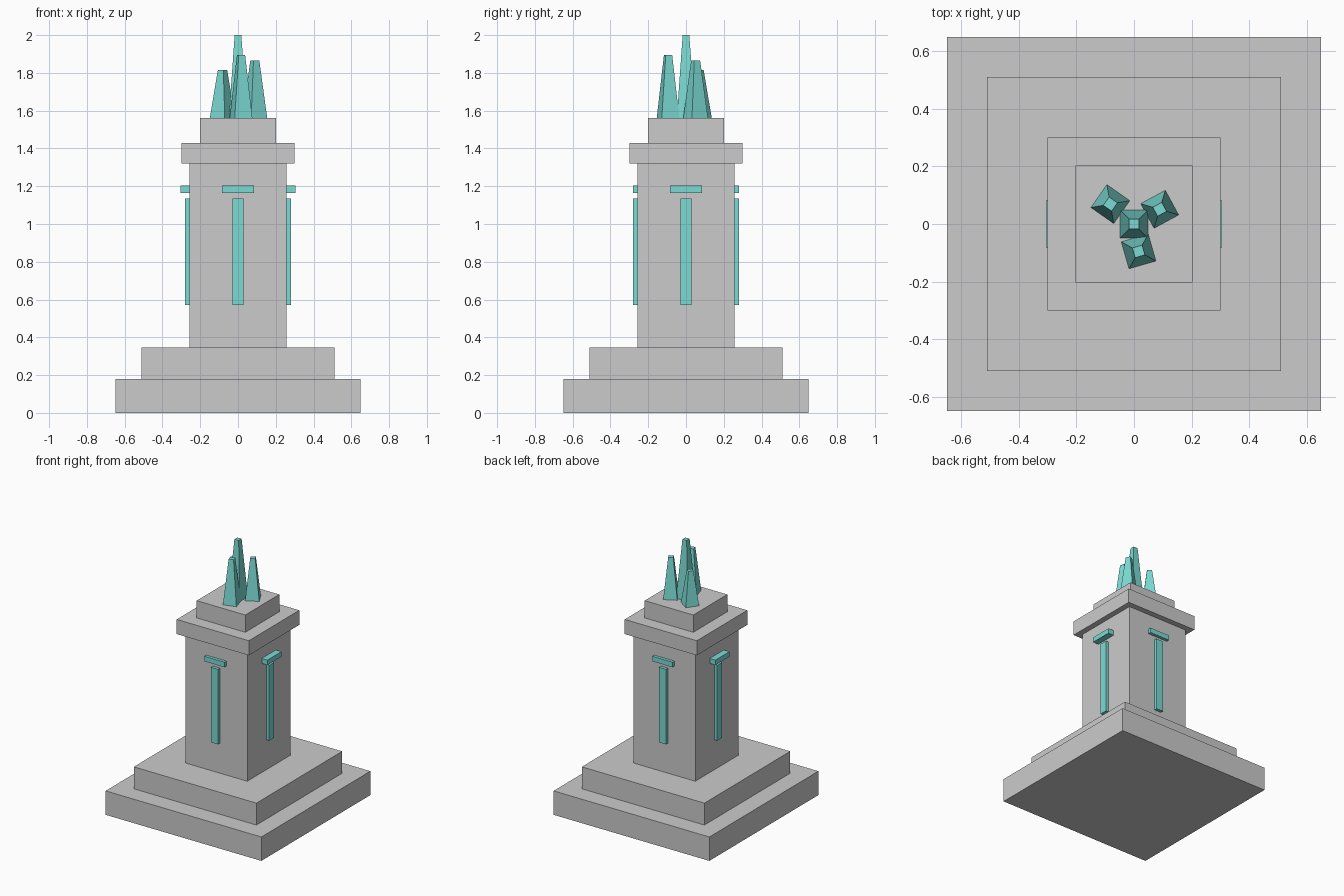
import bpy, bmesh
from math import radians
from mathutils import Matrix

if "Cube" in bpy.data.objects:
    bpy.data.objects.remove(bpy.data.objects["Cube"])

teal = bpy.data.materials.new("teal_crystal")
teal.diffuse_color = (0.2, 0.7, 0.65, 1)
teal.use_nodes = True
teal.node_tree.nodes["Principled BSDF"].inputs["Base Color"].default_value = teal.diffuse_color


def frustum(name, hx, hy, z0, z1, loc=(0, 0), angle=0, taper=1.0, mat=None):
    """Four-sided block from z0 to z1, with its top scaled by taper."""
    bm = bmesh.new()
    bmesh.ops.create_cube(bm, size=2)
    for v in bm.verts:
        top = v.co.z > 0
        s = taper if top else 1
        v.co = (v.co.x * hx * s, v.co.y * hy * s, z1 if top else z0)
    bm.transform(Matrix.Rotation(radians(angle), 4, 'Z'))
    me = bpy.data.meshes.new(name)
    bm.to_mesh(me)
    bm.free()
    ob = bpy.data.objects.new(name, me)
    ob.location = (loc[0], loc[1], 0)
    bpy.context.collection.objects.link(ob)
    if mat:
        me.materials.append(mat)
    return ob


# Stepped stone pillar
for name, h, z0, z1 in (
    ("base_step", 0.648, 0, 0.18),
    ("upper_step", 0.51, 0.18, 0.345),
    ("shaft", 0.257, 0.345, 1.32),
    ("cornice", 0.30, 1.32, 1.43),
    ("top_block", 0.202, 1.43, 1.56),
):
    frustum(name, h, h, z0, z1)

# Inlaid strips and short bars on all four faces
IN = 0.235
for side, dx, dy, bar_out in (
    ("front", 0, -1, 0.28), ("back", 0, 1, 0.28),
    ("left", -1, 0, 0.304), ("right", 1, 0, 0.304),
):
    for part, half, out, z0, z1 in (
        ("strip", 0.029, 0.28, 0.57, 1.135),
        ("bar", 0.084, bar_out, 1.165, 1.203),
    ):
        mid, depth = (IN + out) / 2, (out - IN) / 2
        hx, hy = (depth, half) if dx else (half, depth)
        frustum(f"{side}_{part}", hx, hy, z0, z1, (dx * mid, dy * mid), mat=teal)

# Crystal cluster
for name, x, y, top, angle in (
    ("centre_crystal", 0, 0, 2.0, 0),
    ("left_crystal", -0.082, 0.069, 1.815, -35),
    ("right_crystal", 0.089, 0.051, 1.865, 28.5),
    ("front_crystal", 0.016, -0.095, 1.895, 16),
):
    frustum(name, 0.049, 0.049, 1.555, top, (x, y), angle, 0.36, teal)
